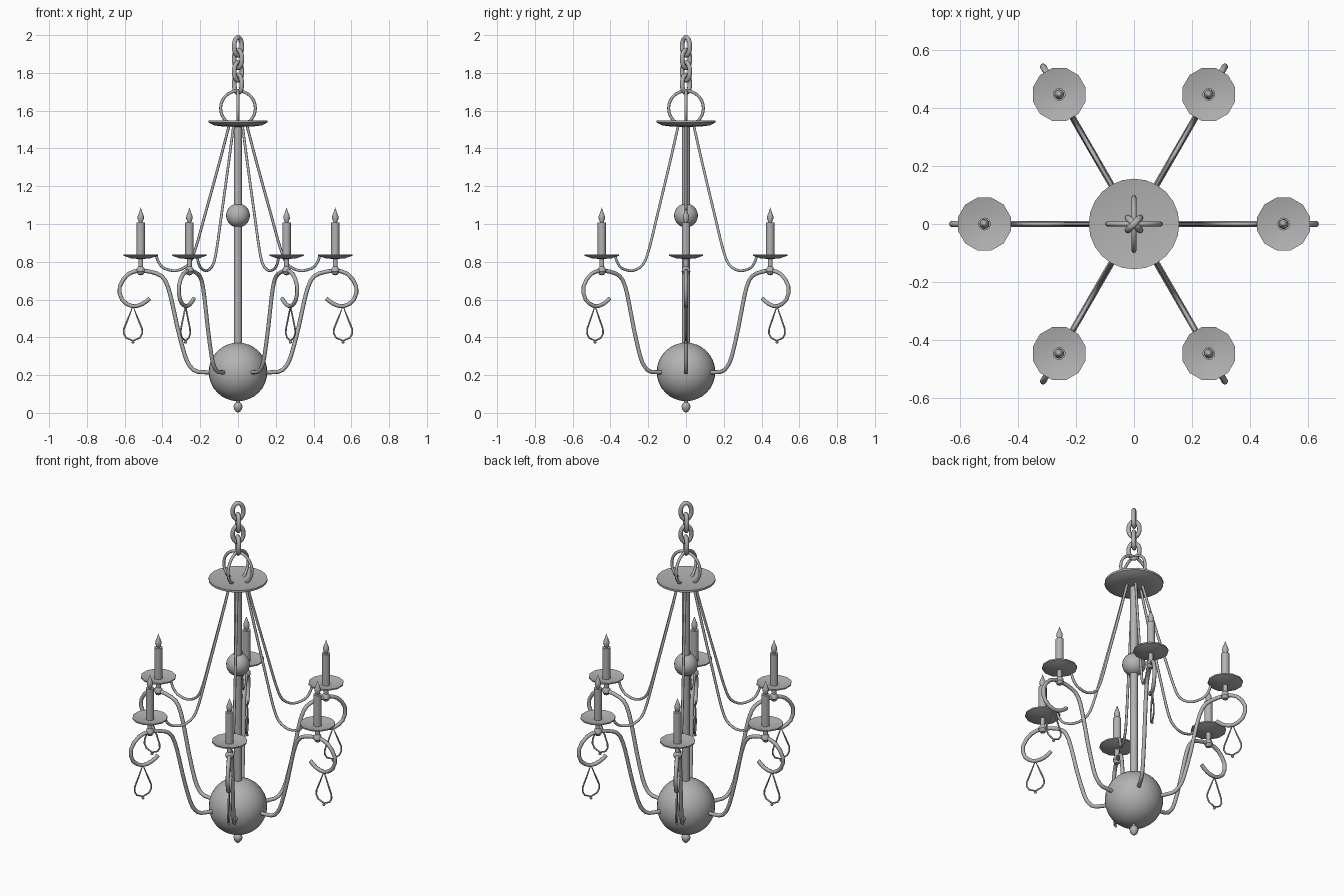
import bpy, bmesh
from math import sin, cos, pi, radians
from mathutils import Vector, Matrix

if "Cube" in bpy.data.objects:
    bpy.data.objects.remove(bpy.data.objects["Cube"])

ARMS = 6
iron = bpy.data.materials.new("dark_iron")
iron.diffuse_color = (0.45, 0.45, 0.45, 1)
iron.use_nodes = True
iron.node_tree.nodes["Principled BSDF"].inputs["Base Color"].default_value = iron.diffuse_color


def add(name, mesh, turn=0.0, loc=(0, 0, 0)):
    if not mesh.materials:
        mesh.materials.append(iron)
    ob = bpy.data.objects.new(name, mesh)
    ob.matrix_world = Matrix.Rotation(turn, 4, 'Z') @ Matrix.Translation(loc)
    bpy.context.collection.objects.link(ob)
    return ob


def smooth_path(pts, steps=3):
    """Catmull-Rom through the (radius, height) points."""
    p = [Vector((x, 0, z)) for x, z in pts]
    n = len(p)
    out = []
    for i in range(n - 1):
        a, b, c, d = (p[max(0, min(n - 1, i + k))] for k in (-1, 0, 1, 2))
        for s in range(steps):
            t = s / steps
            out.append(0.5 * (2 * b + (c - a) * t + (2 * a - 5 * b + 4 * c - d) * t * t
                              + (3 * b - a - 3 * c + d) * t ** 3))
    return out + [p[-1]]


def ellipse(rx, rz, z, n):
    return [Vector((rx * cos(2 * pi * i / n), 0, z + rz * sin(2 * pi * i / n))) for i in range(n)]


def tube(name, path, r, closed=False):
    """Round wire along a path, as a mesh."""
    cu = bpy.data.curves.new(name, 'CURVE')
    cu.dimensions = '3D'
    cu.bevel_depth = r
    cu.bevel_resolution = 2
    cu.use_fill_caps = True
    sp = cu.splines.new('POLY')
    sp.points.add(len(path) - 1)
    for q, v in zip(sp.points, path):
        q.co = (*v, 1)
    sp.use_cyclic_u = closed
    tmp = bpy.data.objects.new(name + "_tmp", cu)
    bpy.context.collection.objects.link(tmp)
    bpy.context.view_layer.update()
    dg = bpy.context.evaluated_depsgraph_get()
    me = bpy.data.meshes.new_from_object(tmp.evaluated_get(dg))
    bpy.data.objects.remove(tmp)
    me.materials.clear()
    me.shade_smooth()
    me.set_sharp_from_angle(angle=radians(50))
    return me


def lathe(name, profile, sides, offset=0.0):
    """Spin a (radius, height) profile around z."""
    bm = bmesh.new()
    rings = []
    for r, z in profile:
        if r == 0:
            rings.append([bm.verts.new((0, 0, z))] * sides)
        else:
            rings.append([bm.verts.new((r * cos(2 * pi * i / sides + offset),
                                        r * sin(2 * pi * i / sides + offset), z))
                          for i in range(sides)])
    for a, b in zip(rings, rings[1:]):
        for i in range(sides):
            j = (i + 1) % sides
            bm.faces.new(dict.fromkeys((a[i], a[j], b[j], b[i])))
    bmesh.ops.recalc_face_normals(bm, faces=bm.faces)
    me = bpy.data.meshes.new(name)
    bm.to_mesh(me)
    bm.free()
    me.shade_smooth()
    me.set_sharp_from_angle(angle=radians(35))
    return me


def ball(r, z, n=16):
    return [(0 if i in (0, n) else r * sin(pi * i / n), z - r * cos(pi * i / n))
            for i in range(n + 1)]


# central column
add("lower_globe", lathe("lower_globe", ball(0.155, 0.217), 32))
add("stem_ball", lathe("stem_ball", ball(0.063, 1.045), 24))
add("stem", lathe("stem", [(0, 0.3), (0.021, 0.3), (0.021, 1.53), (0, 1.53)], 16))
add("bottom_finial", lathe("bottom_finial", [
    (0, 0), (0.01, 0.006), (0.02, 0.018), (0.024, 0.034), (0.02, 0.048),
    (0.011, 0.056), (0.011, 0.08), (0, 0.08)], 12))
add("canopy", lathe("canopy", [
    (0, 1.514), (0.08, 1.516), (0.125, 1.522), (0.156, 1.537), (0.156, 1.548),
    (0.12, 1.542), (0, 1.538)], 24))

# crossed hanging rings
ring_mesh = tube("hanging_ring", ellipse(0.092, 0.092, 1.613, 32), 0.008, True)
for k in range(2):
    add(f"hanging_ring_{k + 1}", ring_mesh, k * pi / 2)

# chain links, alternately turned
link_mesh = tube("chain_link", ellipse(0.029, 0.048, 0, 20), 0.012, True)
for k in range(4):
    add(f"chain_link_{k + 1}", link_mesh, pi / 4 + k * pi / 2, (0, 0, 1.94 - k * 0.066))

# parts repeated around the column
arm = tube("arm", smooth_path([
    (0.13, 0.215), (0.215, 0.218), (0.252, 0.245), (0.28, 0.30), (0.32, 0.45),
    (0.355, 0.61), (0.385, 0.70), (0.43, 0.738), (0.515, 0.753), (0.58, 0.735),
    (0.626, 0.67), (0.614, 0.60), (0.56, 0.565), (0.505, 0.577), (0.467, 0.606)], 2), 0.0108)
strand = tube("strand", smooth_path([
    (0.045, 1.53), (0.10, 1.32), (0.18, 1.03), (0.225, 0.87), (0.262, 0.787), (0.325, 0.753),
    (0.39, 0.765), (0.42, 0.797), (0.433, 0.833)]), 0.0072)
pendant = tube("pendant", [Vector((0.556 + x, 0, z)) for x, z in (
    (0, 0.565), (0.027, 0.497), (0.048, 0.445), (0.049, 0.42), (0.036, 0.397), (0, 0.382),
    (-0.036, 0.397), (-0.049, 0.42), (-0.048, 0.445), (-0.027, 0.497))], 0.0045, True)
pendant_bead = lathe("pendant_bead", ball(0.008, 0.374, 6), 8)
cup = lathe("candle_cup", [
    (0, 0.728), (0.013, 0.732), (0.023, 0.748), (0.021, 0.764), (0.013, 0.774),
    (0.013, 0.825), (0, 0.825)], 12)
pan = lathe("drip_pan", [
    (0, 0.815), (0.05, 0.817), (0.094, 0.832), (0.094, 0.839), (0.05, 0.829), (0, 0.826)],
    12, radians(15))
candle = lathe("candle", [(0, 0.825), (0.022, 0.825), (0.022, 1.008), (0, 1.008)], 12)
flame = lathe("flame", [
    (0, 1.004), (0.009, 1.008), (0.017, 1.028), (0.016, 1.043), (0.008, 1.063), (0, 1.087)], 12)

for k in range(ARMS):
    t = 2 * pi * k / ARMS
    for name, mesh, x in (("arm", arm, 0), ("strand", strand, 0), ("pendant", pendant, 0),
                          ("pendant_bead", pendant_bead, 0.556), ("candle_cup", cup, 0.515),
                          ("drip_pan", pan, 0.515), ("candle", candle, 0.515),
                          ("flame", flame, 0.515)):
        add(f"{name}_{k + 1}", mesh, t, (x, 0, 0))
